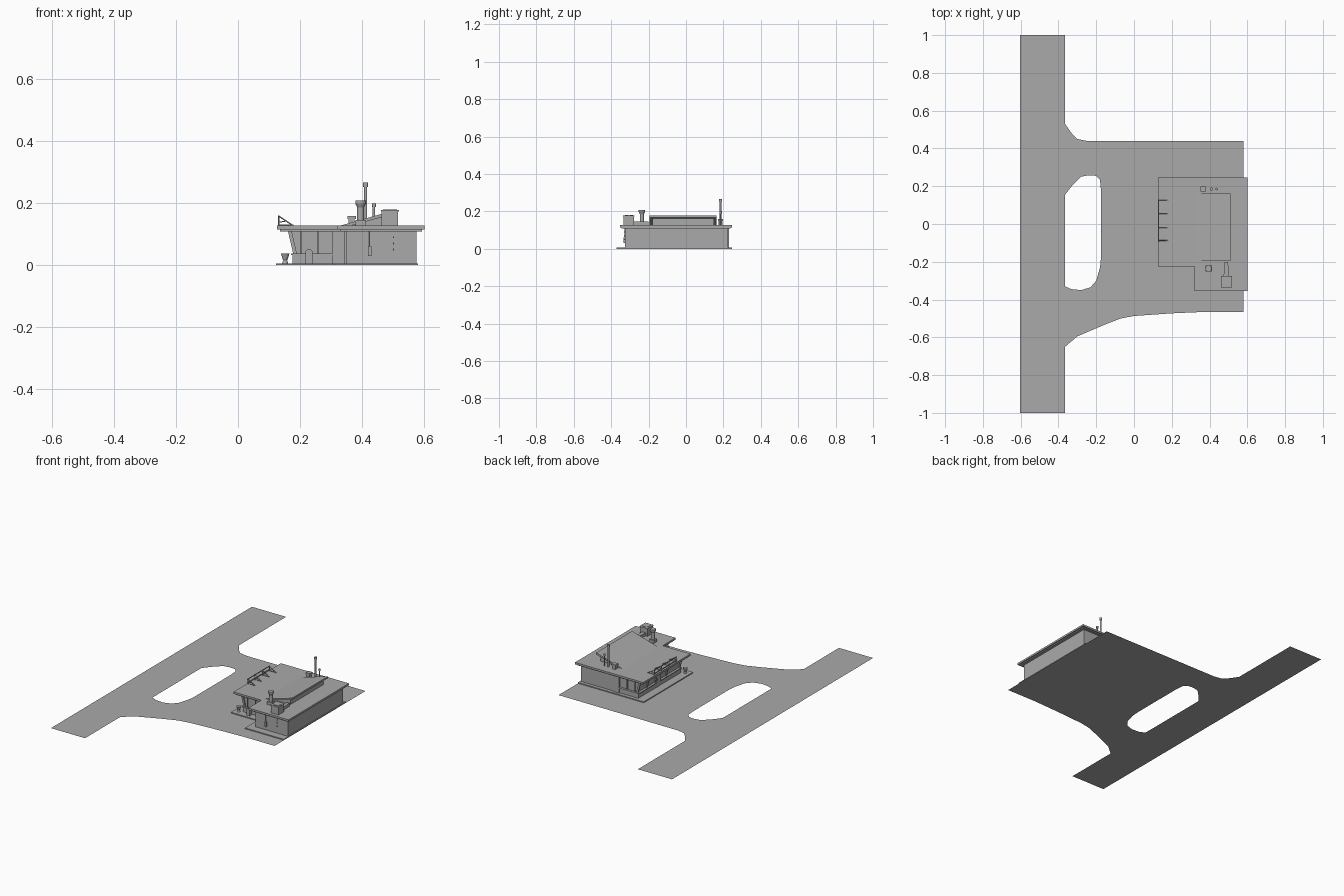
import bpy, bmesh, math
from mathutils import Vector

default_cube = bpy.data.objects.get("Cube")
if default_cube:
    bpy.data.objects.remove(default_cube, do_unlink=True)


def make_material(name, value):
    material = bpy.data.materials.new(name)
    material.use_nodes = True
    colour = (value, value, value, 1)
    material.diffuse_color = colour
    material.node_tree.nodes["Principled BSDF"].inputs["Base Color"].default_value = colour
    return material


grey = make_material("plain grey", 0.4)


def finish(name, mesh_builder):
    mesh = bpy.data.meshes.new(name)
    mesh_builder.to_mesh(mesh)
    mesh_builder.free()
    mesh.materials.append(grey)
    item = bpy.data.objects.new(name, mesh)
    bpy.context.scene.collection.objects.link(item)
    return item


def sheet(name, outline, height=0.0):
    """Flat face from an outline, facing up."""
    builder = bmesh.new()
    face = builder.faces.new([builder.verts.new((x, y, height)) for x, y in outline])
    face.normal_update()
    if face.normal.z < 0:
        face.normal_flip()
    return finish(name, builder)


def prism(name, outline, start, end, axis="z"):
    """Closed solid: outline in xy raised along z, or outline in xz drawn along y."""
    builder = bmesh.new()
    place = (lambda a, b, t: (a, b, t)) if axis == "z" else (lambda a, b, t: (a, t, b))
    low = [builder.verts.new(place(a, b, start)) for a, b in outline]
    high = [builder.verts.new(place(a, b, end)) for a, b in outline]
    builder.faces.new(low)
    builder.faces.new(high)
    for i in range(len(low)):
        j = (i + 1) % len(low)
        builder.faces.new((low[i], low[j], high[j], high[i]))
    bmesh.ops.recalc_face_normals(builder, faces=builder.faces)
    return finish(name, builder)


def box(name, x, y, z):
    return prism(name, [(x[0], y[0]), (x[1], y[0]), (x[1], y[1]), (x[0], y[1])], *z)


def tube(name, start, end, radius, top_radius=None, sides=12):
    """Cylinder or cone between two points."""
    start, end = Vector(start), Vector(end)
    direction = end - start
    builder = bmesh.new()
    bmesh.ops.create_cone(builder, cap_ends=True, segments=sides, radius1=radius,
                          radius2=radius if top_radius is None else top_radius,
                          depth=direction.length)
    turn = direction.to_track_quat("Z", "Y").to_matrix()
    bmesh.ops.rotate(builder, verts=builder.verts, matrix=turn)
    bmesh.ops.translate(builder, verts=builder.verts, vec=(start + end) / 2)
    return finish(name, builder)


def frame(name, corners, depth, width):
    """Thin raised border with a plain pane inside, around four corners."""
    builder = bmesh.new()
    face = builder.faces.new([builder.verts.new(c) for c in corners])
    face.normal_update()
    normal = face.normal.copy()
    bmesh.ops.inset_region(builder, faces=[face], thickness=width)
    border = [f for f in builder.faces if f is not face]
    result = bmesh.ops.extrude_face_region(builder, geom=border)
    moved = [v for v in result["geom"] if isinstance(v, bmesh.types.BMVert)]
    bmesh.ops.translate(builder, verts=moved, vec=normal * depth)
    bmesh.ops.translate(builder, verts=face.verts, vec=normal * 0.001)
    return finish(name, builder)


def front_frame(name, x, z, y, width=0.004):
    return frame(name, [(x[0], y, z[0]), (x[1], y, z[0]), (x[1], y, z[1]), (x[0], y, z[1])],
                 0.003, width)


# Road and parking lot
kerb = -0.365
sheet("road", [(-0.603, -1), (kerb, -1), (kerb, 1), (-0.603, 1)])
north_edge = [(kerb, 0.53), (-0.33, 0.48), (-0.3, 0.45), (-0.25, 0.44), (0.58, 0.44)]
south_edge = [(0.58, -0.465), (0.38, -0.465), (0.2, -0.473), (0, -0.487), (-0.07, -0.5),
              (-0.16, -0.535), (-0.3, -0.595), (kerb, -0.65)]
island = [(kerb, -0.33), (-0.33, -0.345), (-0.28, -0.35), (-0.23, -0.335), (-0.2, -0.3),
          (-0.18, -0.23), (-0.175, -0.18), (-0.175, 0.18), (-0.18, 0.235), (-0.2, 0.255),
          (-0.24, 0.258), (-0.28, 0.25), (-0.33, 0.2), (kerb, 0.155)]
sheet("parking_lot", north_edge + south_edge + island)


def ell(left, right, step, front, notch, back):
    """L-shaped plan with the front left corner cut away."""
    return [(step, front), (right, front), (right, back), (left, back), (left, notch), (step, notch)]


# Sidewalk and solid walls
prism("sidewalk", ell(0.122, 0.58, 0.31, -0.372, -0.245, 0.246), 0, 0.006)
prism("rear_walls", ell(0.31, 0.575, 0.35, -0.326, -0.2, 0.225), 0.004, 0.113)

# Glazed shop front: low base wall and outward leaning glass
box("shop_base", (0.175, 0.31), (-0.2, 0.225), (0.004, 0.036))
prism("shop_glass", [(0.185, 0.034), (0.31, 0.034), (0.31, 0.113), (0.167, 0.113)],
      -0.19, 0.215, axis="y")
box("shop_sill", (0.17, 0.315), (-0.204, 0.229), (0.033, 0.038))
for side, y in (("front", -0.2), ("back", 0.225)):
    box(side + "_pillar", (0.305, 0.345), (y - 0.006, y + 0.006), (0.004, 0.113))
for y in (-0.195, -0.06, 0.01, 0.05, 0.13, 0.22):
    prism("shop_mullion", [(0.178, 0.036), (0.19, 0.036), (0.172, 0.113), (0.16, 0.113)],
          y - 0.004, y + 0.004, axis="y")
for y in (-0.193, 0.218):
    for x in (0.2, 0.255):
        box("side_mullion", (x, x + 0.004), (y - 0.004, y + 0.004), (0.036, 0.113))

# Entrance door between the two window bays
frame("entrance_door", [(0.174, 0.05, 0.006), (0.174, 0.01, 0.006),
                        (0.165, 0.01, 0.1), (0.165, 0.05, 0.1)], 0.004, 0.005)

# Front wing doors, window and wall fittings
front_frame("wing_door", (0.435, 0.475), (0.007, 0.1), -0.3265)
front_frame("wing_window", (0.505, 0.552), (0.042, 0.095), -0.3265)
front_frame("service_door", (0.355, 0.372), (0.007, 0.1), -0.3265)
box("meter_box", (0.418, 0.43), (-0.334, -0.325), (0.03, 0.06))
tube("meter_pipe", (0.424, -0.33, 0.05), (0.424, -0.33, 0.113), 0.002)
for z in (0.05, 0.07, 0.09):
    box("wall_lamp", (0.499, 0.503), (-0.331, -0.325), (z - 0.003, z + 0.003))

# Planter and vending cabinet on the sidewalk
tube("planter_foot", (0.152, -0.21, 0.005), (0.152, -0.21, 0.016), 0.01, 0.006)
tube("planter_bowl", (0.152, -0.21, 0.016), (0.152, -0.21, 0.038), 0.007, 0.014)
prism("cabinet", [(0.217, 0.005), (0.24, 0.005), (0.24, 0.045), (0.235, 0.05),
                  (0.222, 0.05), (0.217, 0.045)], -0.226, -0.206, axis="y")

# Flat roof with a stepped fascia
prism("roof_soffit", ell(0.135, 0.592, 0.328, -0.346, -0.217, 0.239), 0.109, 0.117)
prism("roof_slab", ell(0.126, 0.6, 0.32, -0.354, -0.225, 0.247), 0.115, 0.127)

# Raised sloping roof with a clerestory facing the rear
prism("clerestory_body", [(0.335, 0.126), (0.49, 0.126), (0.49, 0.168), (0.47, 0.163)],
      -0.18, 0.15, axis="y")
prism("sloping_roof", [(0.325, 0.126), (0.36, 0.126), (0.512, 0.168), (0.512, 0.179)],
      -0.195, 0.162, axis="y")
frame("clerestory_window", [(0.4905, -0.175, 0.129), (0.4905, 0.145, 0.129),
                            (0.4905, 0.145, 0.163), (0.4905, -0.175, 0.163)], 0.004, 0.006)

# Roof sign framework, left blank
for y in (-0.087, -0.02, 0.055, 0.125):
    tube("sign_post", (0.131, y, 0.125), (0.131, y, 0.16), 0.0025, sides=6)
    tube("sign_brace", (0.131, y, 0.158), (0.178, y, 0.127), 0.002, sides=6)
    tube("sign_strut", (0.131, y, 0.138), (0.155, y, 0.142), 0.0015, sides=6)
    tube("sign_foot", (0.131, y, 0.129), (0.178, y, 0.129), 0.002, sides=6)
for z in (0.136, 0.157):
    box("sign_rail", (0.129, 0.133), (-0.095, 0.13), (z - 0.002, z + 0.002))

# Air conditioner with a fan and a duct
box("air_unit", (0.462, 0.516), (-0.334, -0.277), (0.126, 0.174))
box("air_unit_lid", (0.46, 0.518), (-0.336, -0.275), (0.172, 0.177))
tube("fan_ring", (0.489, -0.305, 0.176), (0.489, -0.305, 0.18), 0.022, sides=16)
prism("air_duct", [(0.474, -0.28), (0.502, -0.28), (0.498, -0.2), (0.48, -0.2)], 0.126, 0.146)

# Kitchen vent with a flared cap
box("vent_base", (0.378, 0.412), (-0.252, -0.22), (0.126, 0.145))
tube("vent_neck", (0.395, -0.236, 0.143), (0.395, -0.236, 0.188), 0.011)
tube("vent_flare", (0.395, -0.236, 0.186), (0.395, -0.236, 0.198), 0.011, 0.017)
tube("vent_cap", (0.395, -0.236, 0.198), (0.395, -0.236, 0.208), 0.017)

# Pipes and a small box vent at the back of the roof
tube("tall_pipe", (0.411, 0.185, 0.125), (0.411, 0.185, 0.255), 0.005)
tube("tall_pipe_cap", (0.411, 0.185, 0.252), (0.411, 0.185, 0.266), 0.0085)
tube("short_pipe", (0.438, 0.185, 0.125), (0.438, 0.185, 0.19), 0.004)
tube("short_pipe_cap", (0.438, 0.185, 0.188), (0.438, 0.185, 0.199), 0.007)
box("box_vent", (0.356, 0.376), (0.175, 0.195), (0.126, 0.15))
box("box_vent_cap", (0.352, 0.38), (0.171, 0.199), (0.148, 0.158))
